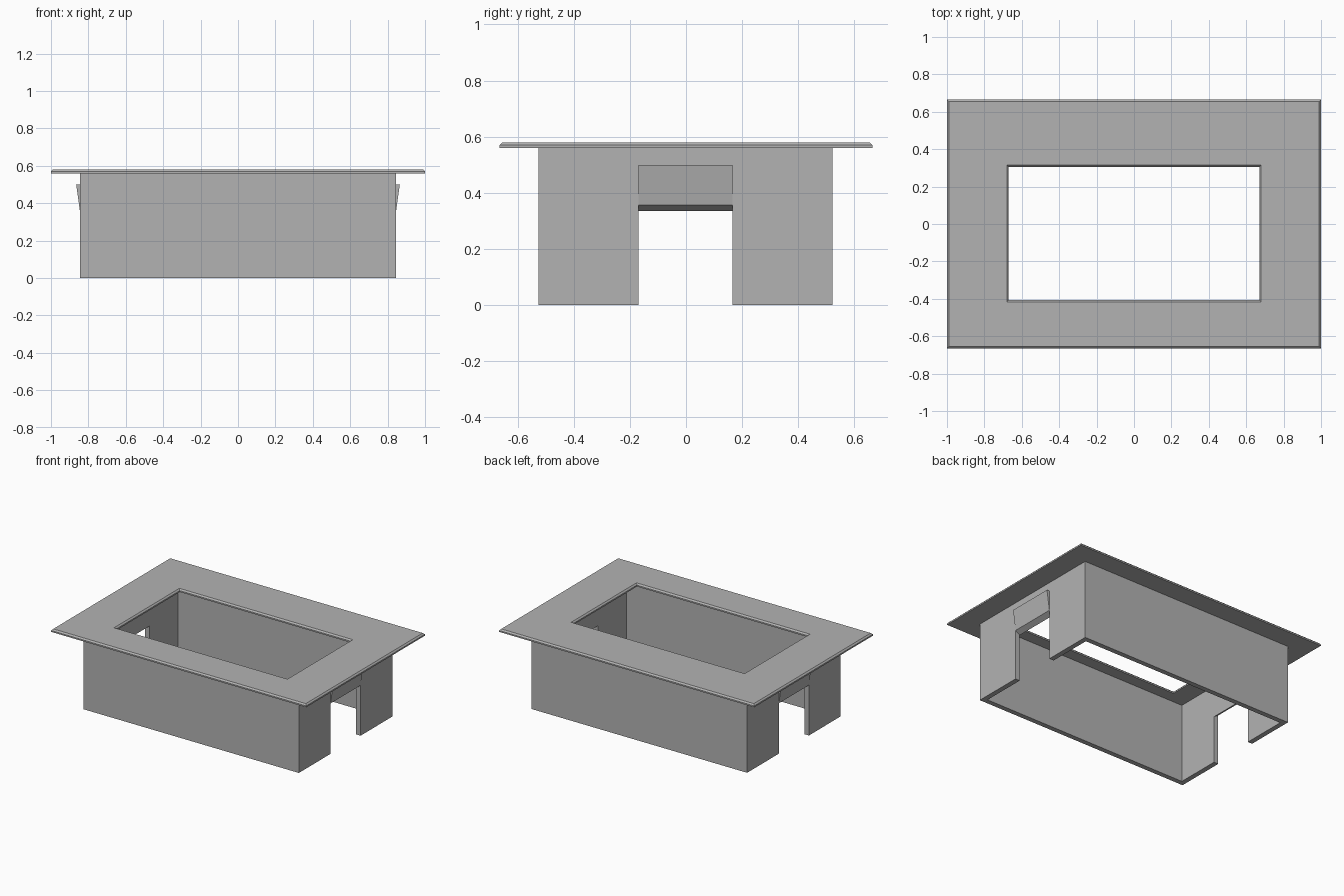
import bpy
import bmesh
from mathutils import Vector

cube = bpy.data.objects.get("Cube")
if cube:
    bpy.data.objects.remove(cube, do_unlink=True)

grey = bpy.data.materials.new("mid_grey")
grey.use_nodes = True
colour = (0.45, 0.45, 0.45, 1)
grey.diffuse_color = colour
grey.node_tree.nodes["Principled BSDF"].inputs["Base Color"].default_value = colour

# Main sizes
HALF_X, FRONT_Y, BACK_Y = 0.845, -0.525, 0.522
NOTCH_FRONT, NOTCH_BACK = -0.17, 0.166
WALL, BODY_TOP, TOP = 0.035, 0.56, 0.58
BEVEL = 0.01


def finish(name, bm):
    bmesh.ops.recalc_face_normals(bm, faces=bm.faces)
    mesh = bpy.data.meshes.new(name)
    bm.to_mesh(mesh)
    bm.free()
    mesh.materials.append(grey)
    obj = bpy.data.objects.new(name, mesh)
    bpy.context.collection.objects.link(obj)
    return obj


def prism(name, outline, offset):
    """Extrude a flat outline along an offset vector."""
    bm = bmesh.new()
    face = bm.faces.new([bm.verts.new(p) for p in outline])
    result = bmesh.ops.extrude_face_region(bm, geom=[face], use_keep_orig=True)
    moved = [g for g in result["geom"] if isinstance(g, bmesh.types.BMVert)]
    bmesh.ops.translate(bm, verts=moved, vec=Vector(offset))
    return finish(name, bm)


def rectangle(half_x, y0, y1, z):
    return [(-half_x, y0, z), (half_x, y0, z), (half_x, y1, z), (-half_x, y1, z)]


# Front and back halves of the body: U-shaped walls that leave the end notches open
def half_body(name, outer_y, inner_y, notch_y):
    x_in = HALF_X - WALL
    right_side = [(HALF_X, outer_y), (HALF_X, notch_y), (x_in, notch_y), (x_in, inner_y)]
    left_side = [(-x, y) for x, y in reversed(right_side)]
    prism(name, [(x, y, 0) for x, y in right_side + left_side], (0, 0, BODY_TOP))


half_body("front_wall", FRONT_Y, FRONT_Y + WALL, NOTCH_FRONT)
half_body("back_wall", BACK_Y, BACK_Y - WALL, NOTCH_BACK)

# Bridge over each notch, with a wedge-shaped snap clip on its outer face
clip = [(HALF_X - WALL, BODY_TOP), (HALF_X, BODY_TOP), (HALF_X, 0.5),
        (HALF_X + 0.02, 0.5), (HALF_X, 0.357), (HALF_X - WALL, 0.335)]
for name, side in (("left_clip", 1), ("right_clip", -1)):
    prism(name, [(side * x, NOTCH_FRONT, z) for x, z in clip],
          (0, NOTCH_BACK - NOTCH_FRONT, 0))

# Flange plate with an off-centre window, bevelled along both upper rims
mid = TOP - BEVEL
rings = [
    rectangle(1, -0.665, 0.665, BODY_TOP),
    rectangle(1, -0.665, 0.665, mid),
    rectangle(1 - BEVEL, -0.665 + BEVEL, 0.665 - BEVEL, TOP),
    rectangle(0.68, -0.417, 0.315, TOP),
    rectangle(0.68 - BEVEL, -0.417 + BEVEL, 0.315 - BEVEL, mid),
    rectangle(0.68 - BEVEL, -0.417 + BEVEL, 0.315 - BEVEL, BODY_TOP),
]
bm = bmesh.new()
loops = [[bm.verts.new(p) for p in ring] for ring in rings]
for a, b in zip(loops, loops[1:] + loops[:1]):
    for i in range(4):
        j = (i + 1) % 4
        bm.faces.new((a[i], a[j], b[j], b[i]))
finish("flange_plate", bm)
